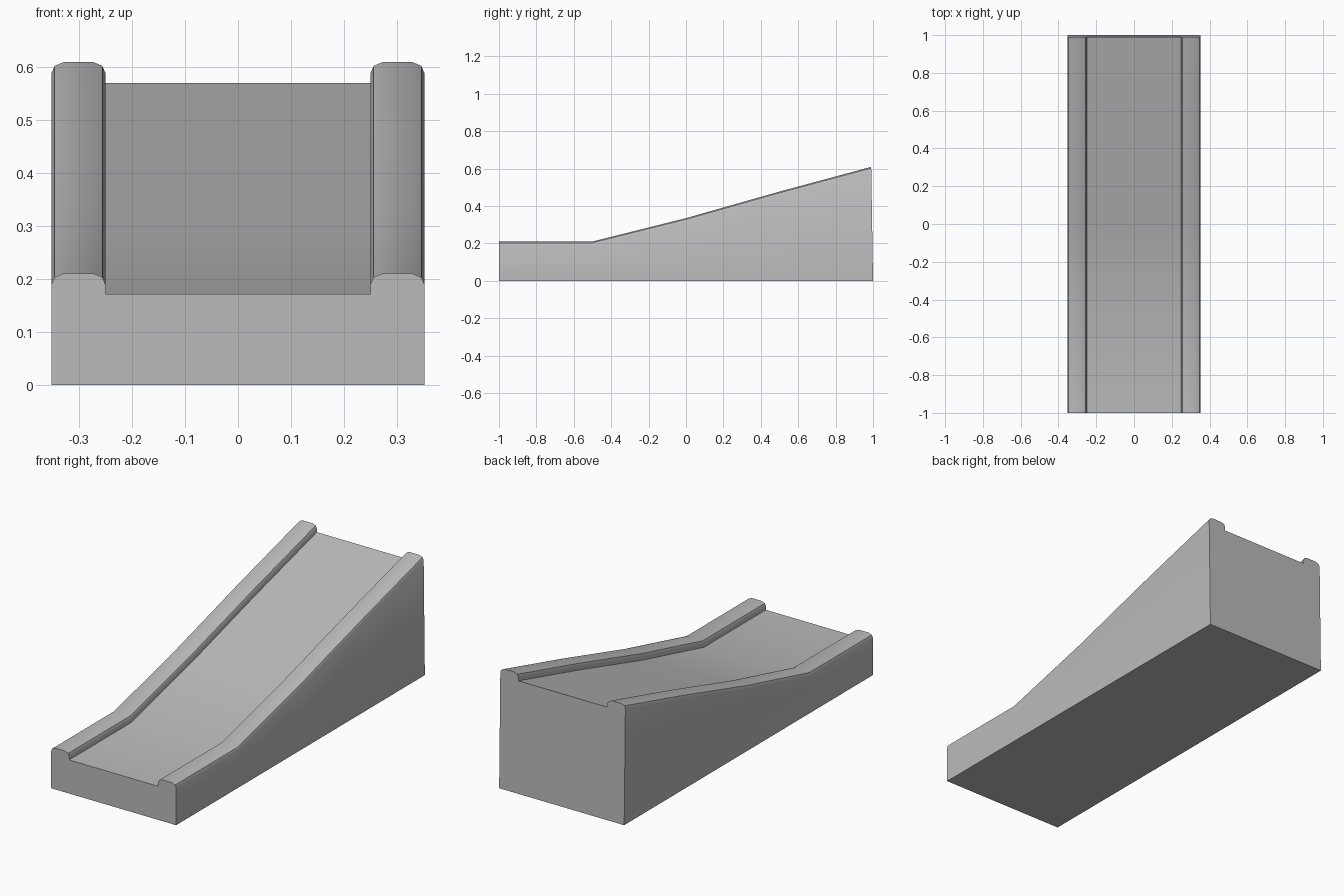
import bpy
import bmesh
import math

cube = bpy.data.objects.get("Cube")
if cube:
    bpy.data.objects.remove(cube, do_unlink=True)

# One flat colour
grey = bpy.data.materials.new("plain grey")
grey.use_nodes = True
colour = (0.5, 0.5, 0.5, 1)
grey.diffuse_color = colour
grey.node_tree.nodes["Principled BSDF"].inputs["Base Color"].default_value = colour

# Ramp path: (y, deck height)
path = [(-1, 0.171), (-0.5, 0.171), (0, 0.296), (0.5, 0.438), (1, 0.57)]

# Right half of the rounded kerb: (x, height above deck)
kerb = [(0.352, 0.018), (0.346, 0.032), (0.329, 0.039),
        (0.273, 0.039), (0.256, 0.032), (0.25, 0.018), (0.25, 0)]


def section(y, deck):
    """Closed cross-section of the ramp with a kerb on each side."""
    half = [(0.352, 0)] + [(x, deck + h) for x, h in kerb]
    outline = half + [(-x, z) for x, z in reversed(half)]
    lean = 0.016 if y == 1 else 0  # back wall leans slightly forward
    return [(x, y - lean * z, z) for x, z in outline]


# Loft the sections into one solid ramp
bm = bmesh.new()
rings = [[bm.verts.new(p) for p in section(*station)] for station in path]
for a, b in zip(rings, rings[1:]):
    for i in range(len(a)):
        j = (i + 1) % len(a)
        bm.faces.new((a[i], a[j], b[j], b[i]))
bm.faces.new(rings[0])
bm.faces.new(rings[-1])
bmesh.ops.recalc_face_normals(bm, faces=bm.faces)

mesh = bpy.data.meshes.new("ramp")
bm.to_mesh(mesh)
bm.free()
mesh.materials.append(grey)
ramp = bpy.data.objects.new("ramp", mesh)
bpy.context.collection.objects.link(ramp)

# Smooth the gentle bends, keep the crisp edges
bpy.ops.object.select_all(action="DESELECT")
ramp.select_set(True)
bpy.context.view_layer.objects.active = ramp
bpy.ops.object.shade_smooth_by_angle(angle=math.radians(30))
